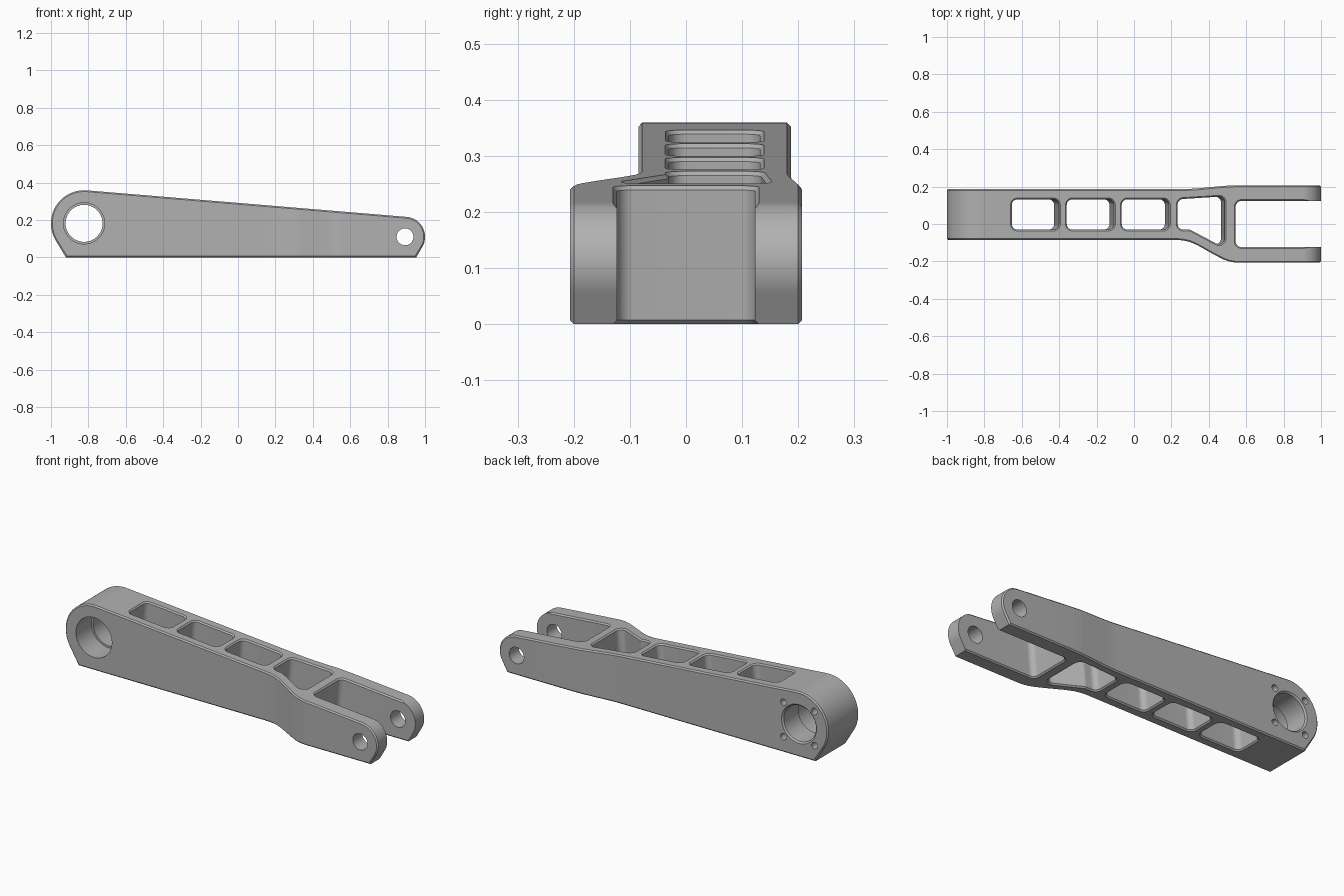
import bpy, bmesh
from math import sin, cos, tan, pi, radians
from mathutils import Vector
from mathutils.geometry import convex_hull_2d

if "Cube" in bpy.data.objects:
    bpy.data.objects.remove(bpy.data.objects["Cube"], do_unlink=True)

CHAMFER = 0.007
BIG, BIG_R = Vector((-0.823, 0.182)), 0.177      # bore end, in x and z
TIP, TIP_R = Vector((0.893, 0.11)), 0.107        # fork end, in x and z
SLOPE, TOP = 0.0831, 0.2913                      # top face: z = TOP - SLOPE * x

grey = bpy.data.materials.new("machined grey")
grey.use_nodes = True
colour = (0.44, 0.44, 0.44, 1)
grey.diffuse_color = colour
grey.node_tree.nodes["Principled BSDF"].inputs["Base Color"].default_value = colour


def finish(bm, name):
    bmesh.ops.remove_doubles(bm, verts=bm.verts, dist=1e-5)
    bmesh.ops.recalc_face_normals(bm, faces=bm.faces)
    mesh = bpy.data.meshes.new(name)
    bm.to_mesh(mesh)
    bm.free()
    mesh.materials.append(grey)
    obj = bpy.data.objects.new(name, mesh)
    bpy.context.collection.objects.link(obj)
    return obj


def skin(bm, rings):
    """Join equal rings of points with quads; return their vertices."""
    rows = [[bm.verts.new(p) for p in ring] for ring in rings]
    n = len(rows[0])
    for a, b in zip(rows, rows[1:]):
        for i in range(n):
            j = (i + 1) % n
            bm.faces.new((a[i], a[j], b[j], b[i]))
    return rows


def solid(name, rings):
    bm = bmesh.new()
    rows = skin(bm, rings)
    bm.faces.new(rows[0])
    bm.faces.new(rows[-1])
    return finish(bm, name)


def interpolate(points, x):
    for (x0, y0), (x1, y1) in zip(points, points[1:]):
        if x0 <= x <= x1:
            return y0 + (y1 - y0) * (x - x0) / (x1 - x0)


# Plan outline: narrow beam flaring into the wider fork
FRONT = [(-2, -.085), (.23, -.085), (.265, -.088), (.3, -.096), (.34, -.114),
         (.44, -.17), (.48, -.19), (.51, -.201), (.545, -.207), (2, -.207)]
BACK = [(-2, .187), (.28, .187), (.34, .19), (.44, .2), (.5, .205), (.56, .207), (2, .207)]


# Side outline: two discs and a flat foot, wrapped by a hull
def side_hull(inset):
    pts = [Vector((x * (1 - inset), inset)) for x in (-0.92, 0.953)]
    for c, r in ((BIG, BIG_R), (TIP, TIP_R)):
        for i in range(128):
            a = 2 * pi * i / 128
            pts.append(c + Vector((cos(a), sin(a))) * (r - inset))
    return [pts[i] for i in convex_hull_2d(pts)]


def span(hull, x):
    zs = []
    for p, q in zip(hull, hull[1:] + hull[:1]):
        if abs(q.x - p.x) > 1e-7 and min(p.x, q.x) <= x <= max(p.x, q.x):
            zs.append(p.y + (q.y - p.y) * (x - p.x) / (q.x - p.x))
    return max(zs), min(zs)


def side_ring(inset, depth, edge):
    hull = side_hull(inset)
    low, high = min(p.x for p in hull), max(p.x for p in hull)
    upper, lower = [], []
    for s in stations:
        x = min(max(s * (1 - inset), low), high)
        top, bottom = span(hull, x)
        y = interpolate(edge, x) + depth
        upper.append((x, y, top))
        lower.append((x, y, bottom))
    return upper + lower[::-1]


steps = [i / 20 * pi / 2 for i in range(21)]
marks = {-0.92, 0.953, -0.4, 0.0}
marks |= {BIG.x - BIG_R * cos(a) for a in steps} | {BIG.x + 0.004 * i for i in range(5)}
marks |= {TIP.x + TIP_R * cos(a) for a in steps}
marks |= {p[0] for p in FRONT + BACK if abs(p[0]) < 1}
stations = sorted(marks)

bm = bmesh.new()
rows = skin(bm, [side_ring(CHAMFER, 0, FRONT), side_ring(0, CHAMFER, FRONT),
                 side_ring(0, -CHAMFER, BACK), side_ring(CHAMFER, 0, BACK)])
for row in (rows[0], rows[-1]):
    for i in range(len(stations) - 1):
        bm.faces.new((row[i], row[i + 1], row[-2 - i], row[-1 - i]))
arm = finish(bm, "fork_arm")


def rounded(corners, r, grow):
    """Counter-clockwise polygon with filleted corners, grown outward."""
    pts = [Vector(c) for c in corners]
    out = []
    for i, p in enumerate(pts):
        u = (pts[i - 1] - p).normalized()
        v = (pts[(i + 1) % len(pts)] - p).normalized()
        half = u.angle(v) / 2
        side = 1 if u.x * v.y - u.y * v.x < 0 else -1
        centre = p + (u + v).normalized() * r / sin(half)
        d0 = (p + u * r / tan(half) - centre).normalized()
        d1 = (p + v * r / tan(half) - centre).normalized()
        for k in range(9):
            d = (d0 * (1 - k / 8) + d1 * k / 8).normalized()
            out.append(centre + d * (r + side * grow))
    return out


# Pockets run square to the sloping top and have chamfered mouths
def pocket(name, corners):
    extra = 0.01
    rings = []
    for from_top, h, grow in ((False, -extra, CHAMFER + extra), (False, CHAMFER, 0),
                              (True, -CHAMFER, 0), (True, extra, CHAMFER + extra)):
        ring = []
        for p in rounded(corners, 0.03, grow):
            top = TOP - SLOPE * p.x
            z = top + h if from_top else h
            ring.append((p.x + SLOPE * (z - top), p.y, z))
        rings.append(ring)
    return solid(name, rings)


def box(x0, x1, y0, y1):
    return [(x0, y0), (x1, y0), (x1, y1), (x0, y1)]


# Round holes along y, from (y, radius) steps
def bore(name, centre, profile, n=64):
    return solid(name, [[(centre.x + r * cos(2 * pi * i / n), y, centre.y + r * sin(2 * pi * i / n))
                         for i in range(n)] for y, r in profile])


cutters = [pocket("pocket_cutter", box(x, x + 0.252, -0.03, 0.132))
           for x in (-0.653, -0.359, -0.065)]
cutters.append(pocket("flare_pocket_cutter", [(.234, -.03), (.3, -.03), (.485, -.128),
                                              (.485, .148), (.234, .132)]))
cutters.append(pocket("fork_slot_cutter", box(0.544, 1.4, -0.123, 0.123)))
cutters.append(bore("bearing_bore_cutter", BIG, [(-.11, .11), (.05, .11), (.05, .099),
                                                 (.179, .099), (.2, .12)]))
cutters.append(bore("pin_hole_cutter", TIP, [(-.3, .045), (.3, .045)], 48))
for sx in (-1, 1):
    for sz in (-1, 1):
        cutters.append(bore("screw_hole_cutter", BIG + Vector((sx, sz)) * 0.095,
                            [(.12, .018), (.22, .018)], 24))

bpy.ops.object.select_all(action='DESELECT')
bpy.context.view_layer.objects.active = arm
arm.select_set(True)
for cutter in cutters:
    mod = arm.modifiers.new("cut", 'BOOLEAN')
    mod.operation, mod.solver, mod.object = 'DIFFERENCE', 'EXACT', cutter
    bpy.ops.object.modifier_apply(modifier=mod.name)
    bpy.data.objects.remove(cutter, do_unlink=True)

bpy.ops.object.shade_smooth_by_angle(angle=radians(30))
